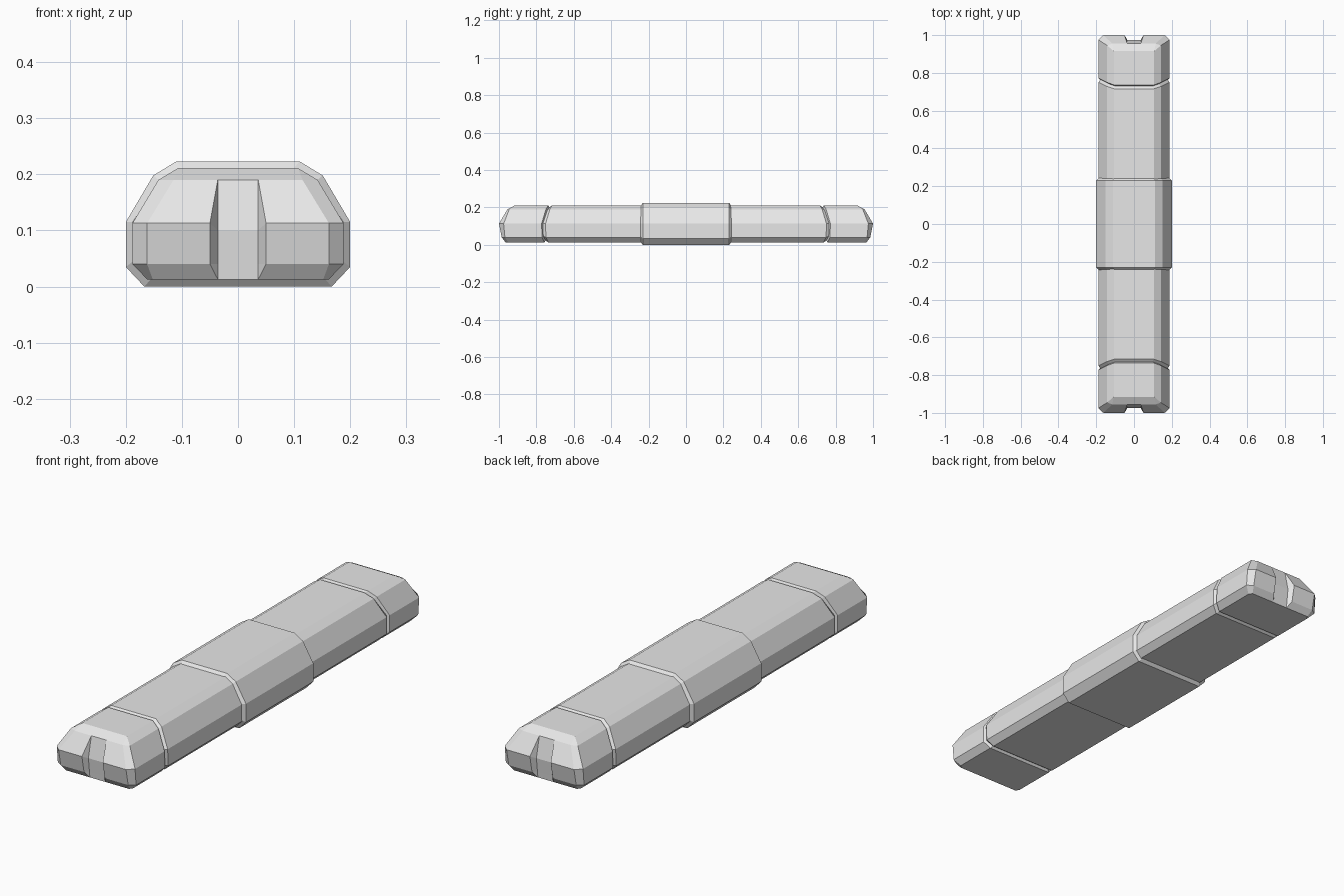
import bpy
import bmesh

if "Cube" in bpy.data.objects:
    bpy.data.objects.remove(bpy.data.objects["Cube"], do_unlink=True)

grey = bpy.data.materials.new("light_grey")
grey.use_nodes = True
grey.diffuse_color = (0.8, 0.8, 0.8, 1)
grey.node_tree.nodes["Principled BSDF"].inputs["Base Color"].default_value = (0.8, 0.8, 0.8, 1)

# Half sections (x, z), bottom to top
BODY = [(0.162, 0.013), (0.188, 0.04), (0.188, 0.113), (0.142, 0.19), (0.107, 0.211)]
SLEEVE = [(0.167, 0), (0.2, 0.035), (0.2, 0.115), (0.151, 0.198), (0.11, 0.223)]
SEAM = [0.75, 0.763, 0.765, 0.742, 0.73]      # chevron seam distance per section point
CAP_EDGE = [0.95, 0.968, 0.975, 0.945, 0.915]  # where the cap starts to round off


def ring(bm, section, ys, inset=0.0):
    """Closed mirrored section with its own y at every point."""
    mid = 0.112
    half = [(x - inset, y, z + inset * (mid - z) / 0.1)
            for (x, z), y in zip(section, ys)]
    return [bm.verts.new(p) for p in half] + \
           [bm.verts.new((-x, y, z)) for x, y, z in reversed(half)]


def bridge(bm, rings):
    for a, b in zip(rings, rings[1:]):
        for i in range(len(a)):
            j = (i + 1) % len(a)
            bm.faces.new((a[i], a[j], b[j], b[i]))


def finish(bm, name):
    bmesh.ops.remove_doubles(bm, verts=bm.verts, dist=0.0001)
    bmesh.ops.recalc_face_normals(bm, faces=bm.faces)
    mesh = bpy.data.meshes.new(name)
    bm.to_mesh(mesh)
    bm.free()
    mesh.materials.append(grey)
    obj = bpy.data.objects.new(name, mesh)
    bpy.context.collection.objects.link(obj)


def tube(name, section, ys, bevel, inset):
    """Bar along y with bevelled, closed ends."""
    bm = bmesh.new()
    rings = [ring(bm, section, [s * (y - c) for y in ys], d)
             for s, c, d in ((-1, 0, inset), (-1, bevel, 0), (1, bevel, 0), (1, 0, inset))]
    bridge(bm, rings)
    bm.faces.new(rings[0])
    bm.faces.new(rings[-1])
    finish(bm, name)


def cap(name, side):
    """Rounded end with a tapered notch in its tip."""
    bm = bmesh.new()
    base = ring(bm, BODY, [side * y for y in SEAM], 0.01)
    lip = ring(bm, BODY, [side * (y + 0.007) for y in SEAM])
    edge = ring(bm, BODY, [side * y for y in CAP_EDGE])
    bridge(bm, [base, lip, edge])
    bm.faces.new(base)

    # Tip rows: corner x, notch lip x, y, z, notch floor y and z
    rows = []
    for cx, nx, y, z, fy, fz in ((0.152, 0.036, 0.965, 0.013, 0.965, 0.013),
                                 (0.162, 0.05, 0.985, 0.04, 0.968, 0.04),
                                 (0.162, 0.05, 1.0, 0.113, 0.975, 0.1),
                                 (0.115, 0.036, 0.955, 0.19, 0.955, 0.19)):
        half = [(cx, y, z), (nx, y, z), (0.036, fy, fz)]
        pts = half + [(-x, b, c) for x, b, c in reversed(half)]
        rows.append([bm.verts.new((x, side * b, c)) for x, b, c in pts])

    # Tip faces and notch; the notch closes to a point at top and bottom
    for low, high in zip(rows, rows[1:]):
        for i in range(5):
            quad = [low[i], low[i + 1], high[i + 1], high[i]]
            unique = []
            for v in quad:
                if all((v.co - u.co).length > 0.0001 for u in unique):
                    unique.append(v)
            bm.faces.new(unique)

    # Bevelled corners on both sides
    for k in range(3):
        bm.faces.new((edge[k], edge[k + 1], rows[k + 1][0], rows[k][0]))
        bm.faces.new((edge[9 - k], edge[8 - k], rows[k + 1][5], rows[k][5]))
    bm.faces.new((edge[3], edge[4], rows[3][0]))
    bm.faces.new((edge[6], edge[5], rows[3][5]))

    # Top bevel and underside strip
    def inner(r):
        return [r[0], r[2], r[3], r[5]]
    bm.faces.new([edge[4]] + inner(rows[3]) + [edge[5]])
    bm.faces.new([edge[0]] + inner(rows[0]) + [edge[9]])
    finish(bm, name)


tube("main_bar", BODY, SEAM, 0.014, 0.01)
tube("center_sleeve", SLEEVE, [0.243] * 5, 0.012, 0.012)
cap("front_cap", -1)
cap("back_cap", 1)
